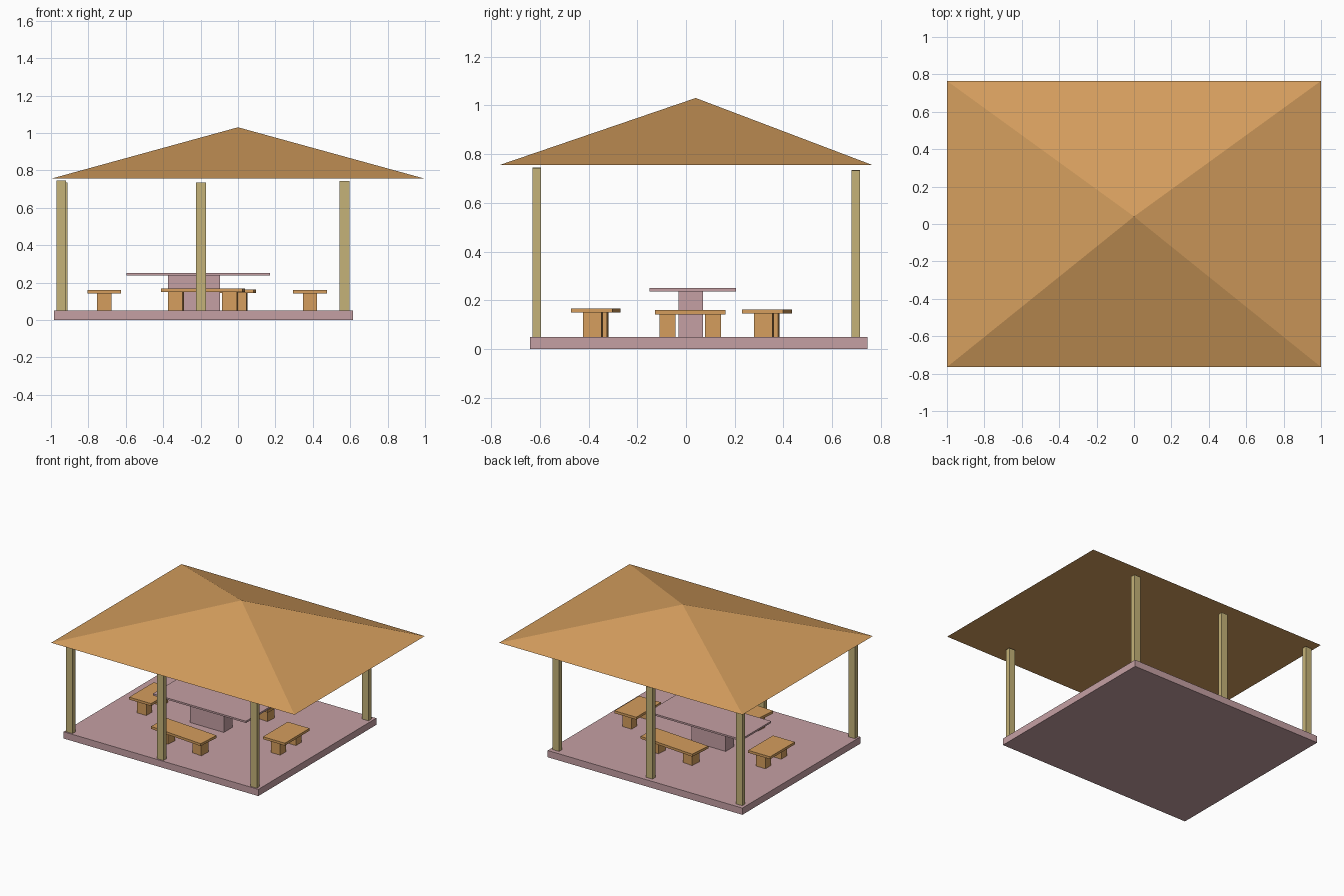
import bpy
import bmesh
from math import radians
from mathutils import Matrix, Vector

if "Cube" in bpy.data.objects:
    bpy.data.objects.remove(bpy.data.objects["Cube"])


def material(name, rgb):
    m = bpy.data.materials.new(name)
    m.diffuse_color = (*rgb, 1)
    m.use_nodes = True
    m.node_tree.nodes["Principled BSDF"].inputs["Base Color"].default_value = m.diffuse_color
    return m


STONE = material("pink_stone", (0.56, 0.35, 0.37))
WOOD = material("orange_wood", (0.66, 0.34, 0.11))
POST = material("pale_timber", (0.56, 0.45, 0.19))


def finish(bm, name, mat):
    bmesh.ops.recalc_face_normals(bm, faces=bm.faces)
    me = bpy.data.meshes.new(name)
    bm.to_mesh(me)
    bm.free()
    me.materials.append(mat)
    ob = bpy.data.objects.new(name, me)
    bpy.context.collection.objects.link(ob)
    return ob


def box(name, lo, hi, mat):
    """Axis-aligned box between two corners."""
    lo, hi = Vector(lo), Vector(hi)
    bm = bmesh.new()
    bmesh.ops.create_cube(bm, size=1, matrix=Matrix.Translation((lo + hi) / 2)
                          @ Matrix.Diagonal((*(hi - lo), 1)))
    return finish(bm, name, mat)


def bench(name, x, y, length, width, leg_at, leg, angle, top):
    """Plank on two block legs, long axis along local x."""
    place = Matrix.Translation((x, y, 0)) @ Matrix.Rotation(radians(angle), 4, 'Z')
    l, w = length / 2, width / 2
    parts = [box(name + "_seat", (-l, -w, top - 0.018), (l, w, top), WOOD)]
    for side, s in (("first", -1), ("second", 1)):
        c = s * leg_at
        parts.append(box(f"{name}_{side}_leg", (c - leg / 2, -0.038, 0.05),
                         (c + leg / 2, 0.038, top - 0.018), WOOD))
    for p in parts:
        p.matrix_world = place


# Floor slab
box("floor", (-0.985, -0.64, 0), (0.615, 0.745, 0.05), STONE)

# Six posts
for row, y, dx, dz in (("front", -0.613, 0, 0), ("back", 0.697, 0.008, -0.01)):
    for col, x, top in (("left", -0.945, 0.745), ("middle", -0.198, 0.735), ("right", 0.57, 0.743)):
        x += dx if col == "left" else 0
        box(f"{row}_{col}_post", (x - 0.026, y - 0.017, 0.05),
            (x + 0.026, y + 0.017, top + dz), POST)

# Table
box("table_pedestal", (-0.375, -0.03, 0.05), (-0.095, 0.07, 0.238), STONE)
box("table_top", (-0.595, -0.15, 0.237), (0.17, 0.205, 0.25), STONE)

# Benches around the table
bench("front_bench", -0.187, -0.37, 0.435, 0.17, 0.145, 0.078, -4.5, 0.167)
bench("back_bench", -0.137, 0.332, 0.452, 0.17, 0.147, 0.078, -4.5, 0.163)
bench("left_bench", -0.715, 0.017, 0.29, 0.18, 0.093, 0.066, 90, 0.16)
bench("right_bench", 0.385, 0.017, 0.29, 0.18, 0.093, 0.066, 90, 0.16)

# Hipped roof with flat underside
bm = bmesh.new()
eaves = [bm.verts.new((sx, sy * 0.765, 0.755)) for sx, sy in ((-1, -1), (1, -1), (1, 1), (-1, 1))]
apex = bm.verts.new((0, 0.04, 1.03))
bm.faces.new(eaves)
for i in range(4):
    bm.faces.new((eaves[i], eaves[(i + 1) % 4], apex))
finish(bm, "roof", WOOD)
